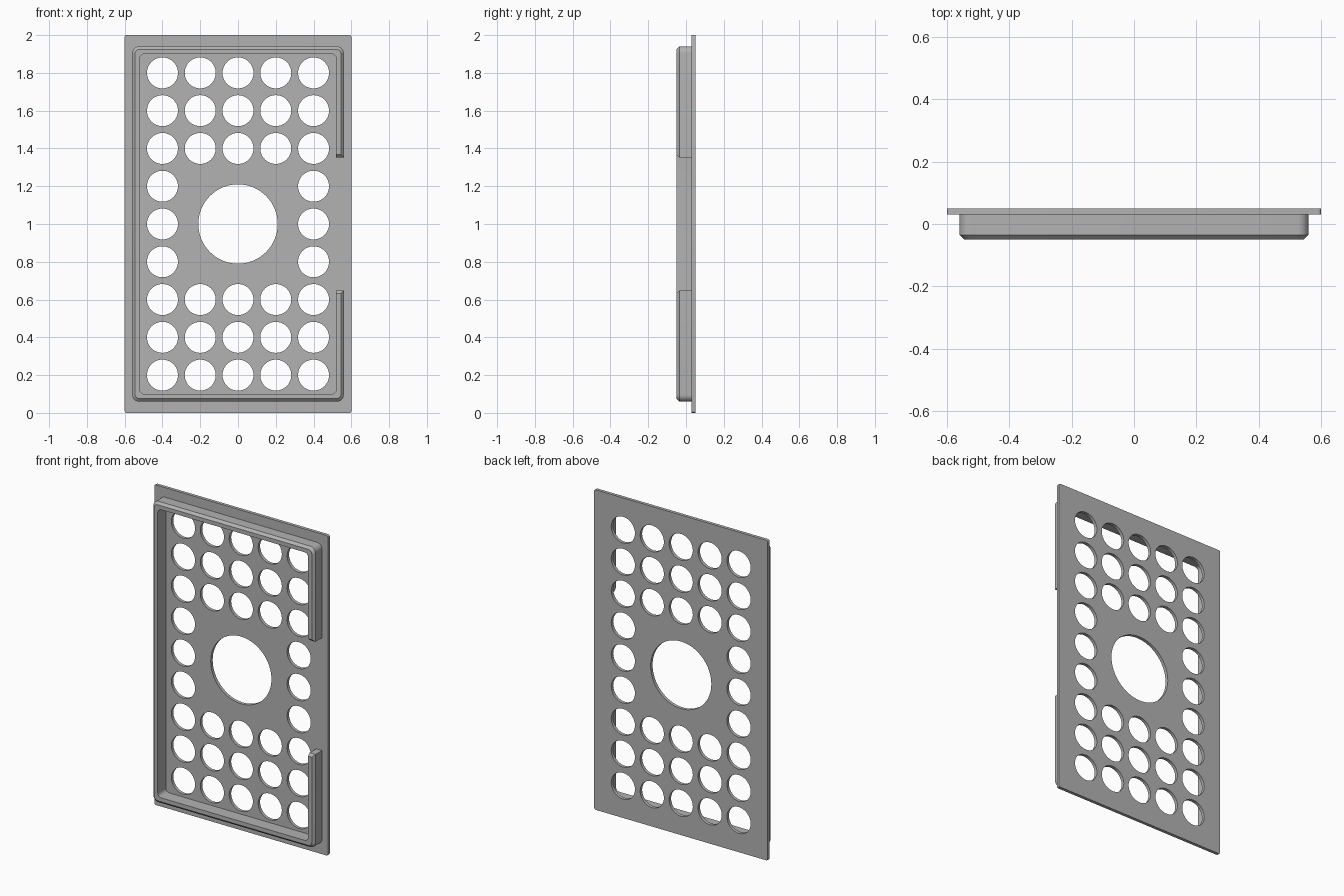
import bpy, bmesh, math

cube = bpy.data.objects.get("Cube")
if cube:
    bpy.data.objects.remove(cube, do_unlink=True)

grey = bpy.data.materials.new("plain_grey")
grey.use_nodes = True
COLOUR = (0.45, 0.45, 0.45, 1)
grey.diffuse_color = COLOUR
grey.node_tree.nodes["Principled BSDF"].inputs["Base Color"].default_value = COLOUR

MID = 1.0  # height of the panel centre


def arc(cx, cz, r, start, sweep, n):
    return [(cx + r * math.cos(start + sweep * i / n),
             cz + r * math.sin(start + sweep * i / n)) for i in range(n + 1)]


def rounded_rect(hw, hh, r, n=8):
    """Counter-clockwise outline, starting on the right at the top corner."""
    pts = []
    for k, (sx, sz) in enumerate([(1, 1), (-1, 1), (-1, -1), (1, -1)]):
        pts += arc(sx * (hw - r), MID + sz * (hh - r), r, k * math.pi / 2, math.pi / 2, n)
    return pts


def circle(cx, cz, r, n=48):
    return arc(cx, cz, r, 0, 2 * math.pi, n)[:-1]


def finish(obj):
    obj.data.materials.clear()
    obj.data.materials.append(grey)
    bpy.ops.object.select_all(action='DESELECT')
    bpy.context.view_layer.objects.active = obj
    obj.select_set(True)
    bpy.ops.object.shade_smooth_by_angle(angle=math.radians(30))


# Perforated back plate: filled outline with holes, extruded
outlines = [rounded_rect(0.6, 1.0, 0.01, 3), circle(0, MID, 0.21, 64)]
for col in range(-2, 3):
    for row in range(-4, 5):
        if abs(col) == 2 or abs(row) > 1:
            outlines.append(circle(col * 0.2, MID + row * 0.2, 0.082))

curve = bpy.data.curves.new("plate_outline", 'CURVE')
curve.dimensions = '2D'
curve.fill_mode = 'BOTH'
curve.extrude = 0.01
for pts in outlines:
    spline = curve.splines.new('POLY')
    spline.points.add(len(pts) - 1)
    for p, (x, z) in zip(spline.points, pts):
        p.co = (x, z, 0, 1)
    spline.use_cyclic_u = True
plate = bpy.data.objects.new("perforated_plate", curve)
bpy.context.collection.objects.link(plate)
plate.rotation_euler.x = math.pi / 2
plate.location.y = 0.04
bpy.ops.object.select_all(action='DESELECT')
bpy.context.view_layer.objects.active = plate
plate.select_set(True)
bpy.ops.object.convert(target='MESH')
plate = bpy.context.object
bm = bmesh.new()
bm.from_mesh(plate.data)
bmesh.ops.remove_doubles(bm, verts=bm.verts, dist=0.0001)
bmesh.ops.recalc_face_normals(bm, faces=bm.faces)
bm.to_mesh(plate.data)
bm.free()
finish(plate)

# Raised rim: lofted outlines with a gap on the right and chamfered ends
HALF_W, HALF_H, WALL, CHAMFER, GAP = 0.56, 0.94, 0.04, 0.015, 0.352
FRONT, BACK = -0.05, 0.031
# Each strand: inward offset, corner radius, depth, end retraction
strands = [
    (0, 0.035, BACK, 0),
    (0, 0.035, FRONT + CHAMFER, 0),
    (CHAMFER, 0.025, FRONT, CHAMFER),
    (WALL, 0.025, FRONT, CHAMFER),
    (WALL, 0.025, FRONT + CHAMFER, 0),
    (WALL, 0.025, BACK, 0),
]
bm = bmesh.new()
loops = []
for inset, radius, y, retract in strands:
    hw, end = HALF_W - inset, GAP + retract
    path = [(hw, MID + end)] + rounded_rect(hw, HALF_H - inset, radius) + [(hw, MID - end)]
    loops.append([bm.verts.new((x, y, z)) for x, z in path])
for k, a in enumerate(loops):
    b = loops[(k + 1) % len(loops)]
    for i in range(len(a) - 1):
        bm.faces.new((a[i], a[i + 1], b[i + 1], b[i]))
for i in (0, -1):
    tip = [loop[i] for loop in loops]
    bm.faces.new((tip[0], tip[1], tip[4], tip[5]))
    bm.faces.new(tip[1:5])
bmesh.ops.recalc_face_normals(bm, faces=bm.faces)
mesh = bpy.data.meshes.new("raised_rim")
bm.to_mesh(mesh)
bm.free()
rim = bpy.data.objects.new("raised_rim", mesh)
bpy.context.collection.objects.link(rim)
finish(rim)
